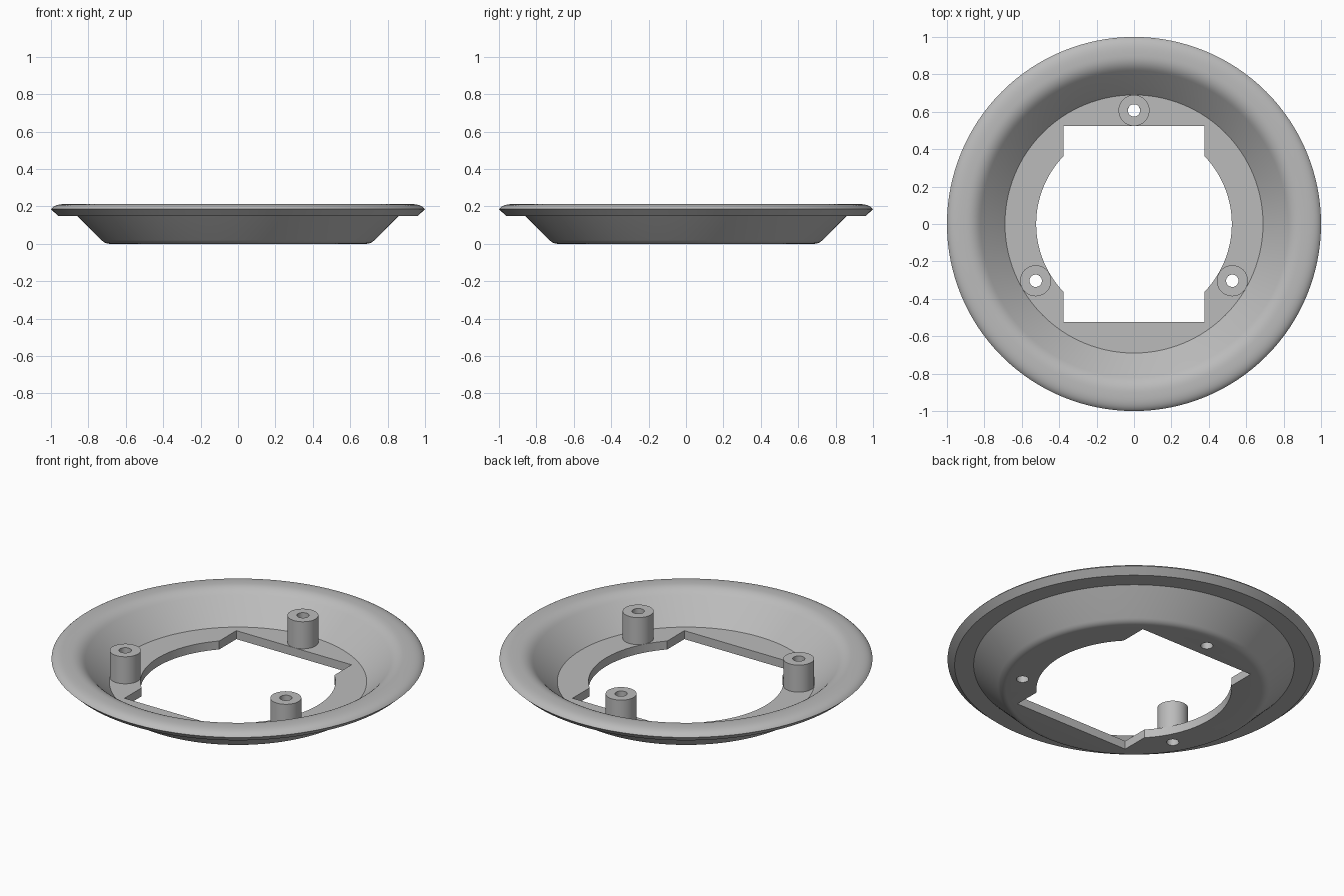
import bpy, bmesh, math
from mathutils import Vector

if "Cube" in bpy.data.objects:
    bpy.data.objects.remove(bpy.data.objects["Cube"])

grey = bpy.data.materials.new("light_grey")
grey.use_nodes = True
grey.diffuse_color = (0.5, 0.5, 0.5, 1)
grey.node_tree.nodes["Principled BSDF"].inputs["Base Color"].default_value = (0.5, 0.5, 0.5, 1)


def finish(name, bm):
    bmesh.ops.recalc_face_normals(bm, faces=bm.faces)
    mesh = bpy.data.meshes.new(name)
    bm.to_mesh(mesh)
    bm.free()
    mesh.materials.append(grey)
    obj = bpy.data.objects.new(name, mesh)
    bpy.context.collection.objects.link(obj)
    return obj


def lathe(name, profile, steps, closed=False):
    """Spin an (r, z) profile about z; an open profile gets flat end discs."""
    bm = bmesh.new()
    rings = [[bm.verts.new((r * math.cos(t), r * math.sin(t), z))
              for t in (math.tau * i / steps for i in range(steps))]
             for r, z in profile]
    pairs = list(zip(rings, rings[1:]))
    if closed:
        pairs.append((rings[-1], rings[0]))
    else:
        bm.faces.new(rings[0])
        bm.faces.new(rings[-1])
    for a, b in pairs:
        for i in range(steps):
            j = (i + 1) % steps
            bm.faces.new((a[i], a[j], b[j], b[i]))
    return finish(name, bm)


def bend(p0, p1, p2, n=6):
    """Rounded corner from p0 to p2, pulled towards p1."""
    a, b, c = Vector(p0), Vector(p1), Vector(p2)
    return [tuple(a * (1 - t) ** 2 + b * 2 * t * (1 - t) + c * t * t)
            for t in (i / n for i in range(n + 1))]


def cut(target, cutter):
    mod = target.modifiers.new("cut", 'BOOLEAN')
    mod.operation = 'DIFFERENCE'
    mod.solver = 'EXACT'
    mod.object = cutter
    bpy.context.view_layer.objects.active = target
    bpy.ops.object.modifier_apply(modifier=mod.name)
    bpy.data.objects.remove(cutter)


def smooth(obj):
    bpy.ops.object.select_all(action='DESELECT')
    obj.select_set(True)
    bpy.context.view_layer.objects.active = obj
    bpy.ops.object.shade_smooth_by_angle(angle=math.radians(30))


FLOOR, TOP = 0.05, 0.213
BOSS_R, HOLE_R, BOSS_RING = 0.083, 0.033, 0.607

# Dish: underside, sloped wall, rim and inner slope down to the floor
dish = lathe("dish",
             bend((0.685, 0), (0.71, 0), (0.73, 0.02))
             + [(0.86, 0.15), (0.962, 0.15), (1.0, 0.185)]
             + bend((0.995, 0.191), (0.975, TOP), (0.92, TOP))
             + bend((0.90, TOP), (0.853, TOP), (0.82, 0.18))
             + [(0.69, FLOOR)], 128)

# Central opening: round sides joined to a square-cornered slot
R, HALF = 0.523, 0.377
reach = math.acos(HALF / R)
arc = [(R * math.cos(t), R * math.sin(t))
       for t in (reach * (i / 16 - 1) for i in range(33))]
outline = arc + [(HALF, R)]
outline += [(-x, -y) for x, y in outline[:-1]]
outline.insert(len(arc) + 1, (-HALF, R))
outline += [(-HALF, -R), (HALF, -R)]
bm = bmesh.new()
face = bm.faces.new([bm.verts.new((x, y, -0.1)) for x, y in outline])
walls = bmesh.ops.extrude_face_region(bm, geom=[face])
bmesh.ops.translate(bm, vec=(0, 0, 0.5),
                    verts=[v for v in walls["geom"] if isinstance(v, bmesh.types.BMVert)])
cut(dish, finish("opening_cutter", bm))

# Three hollow screw posts with holes through the floor
for name, angle in (("back", 90), ("right", 210), ("left", 330)):
    t = math.radians(angle)
    place = (BOSS_RING * math.cos(t), BOSS_RING * math.sin(t), 0)
    drill = lathe("drill", [(HOLE_R, -0.1), (HOLE_R, 0.3)], 32)
    drill.location = place
    bpy.context.view_layer.update()
    cut(dish, drill)
    post = lathe(name + "_screw_post",
                 [(HOLE_R, FLOOR), (BOSS_R, FLOOR), (BOSS_R, 0.21), (HOLE_R, 0.21)],
                 48, closed=True)
    post.location = place
    smooth(post)

smooth(dish)
